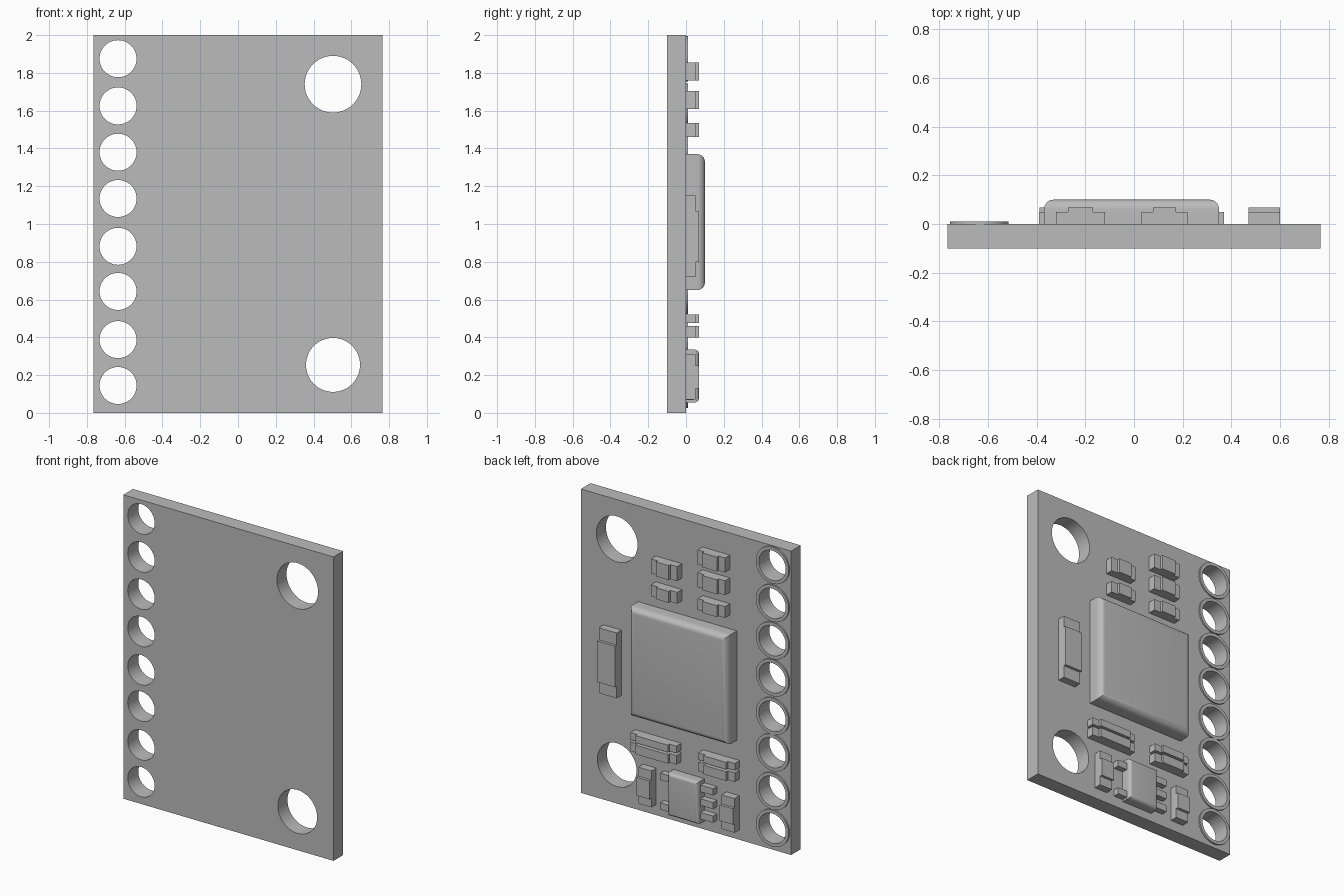
import bpy, bmesh, math

cube = bpy.data.objects.get("Cube")
if cube:
    bpy.data.objects.remove(cube, do_unlink=True)

# Single plain grey finish
grey = bpy.data.materials.new("plain_grey")
grey.use_nodes = True
colour = (0.5, 0.5, 0.5, 1)
grey.diffuse_color = colour
grey.node_tree.nodes["Principled BSDF"].inputs["Base Color"].default_value = colour


def select_only(ob):
    bpy.ops.object.select_all(action="DESELECT")
    ob.select_set(True)
    bpy.context.view_layer.objects.active = ob


def circle(x, z, r, n=48):
    return [(x + r * math.cos(math.tau * i / n), z + r * math.sin(math.tau * i / n))
            for i in range(n)]


def plate(name, outlines, y0, y1):
    """Flat plate in the XZ plane; the outlines after the first are holes."""
    cu = bpy.data.curves.new(name, "CURVE")
    cu.dimensions = "2D"
    cu.fill_mode = "BOTH"
    cu.extrude = (y1 - y0) / 2
    for pts in outlines:
        sp = cu.splines.new("POLY")
        sp.points.add(len(pts) - 1)
        for p, (x, z) in zip(sp.points, pts):
            p.co = (x, z, 0, 1)
        sp.use_cyclic_u = True
    cu.materials.append(grey)
    ob = bpy.data.objects.new(name, cu)
    ob.rotation_euler.x = math.pi / 2
    ob.location.y = (y0 + y1) / 2
    bpy.context.collection.objects.link(ob)
    select_only(ob)
    bpy.ops.object.convert(target="MESH")
    bpy.ops.object.shade_smooth_by_angle(angle=math.radians(30))
    return ob


def add_mesh(name, bm):
    bmesh.ops.recalc_face_normals(bm, faces=bm.faces)
    me = bpy.data.meshes.new(name)
    bm.to_mesh(me)
    bm.free()
    me.materials.append(grey)
    ob = bpy.data.objects.new(name, me)
    bpy.context.collection.objects.link(ob)
    return ob


def block(name, x0, x1, z0, z1, height, radius=0):
    """Block standing on the back of the board, with optional rounded outer rim."""
    bm = bmesh.new()
    bmesh.ops.create_cube(bm, size=1)
    for v in bm.verts:
        v.co = ((x0 + x1) / 2 + v.co.x * (x1 - x0), (v.co.y + 0.5) * height,
                (z0 + z1) / 2 + v.co.z * (z1 - z0))
    if radius:
        rim = [e for e in bm.edges if all(v.co.y > height / 2 for v in e.verts)]
        bmesh.ops.bevel(bm, geom=rim, offset=radius, segments=6, profile=0.5,
                        affect="EDGES")
    ob = add_mesh(name, bm)
    if radius:
        select_only(ob)
        bpy.ops.object.shade_smooth_by_angle(angle=math.radians(30))
    return ob


def stepped_part(name, x0, x1, z0, z1, end, low=0.05, high=0.068):
    """Two-terminal part: low ends and a raised middle along its longer side."""
    along_x = x1 - x0 > z1 - z0
    a, b = (x0, x1) if along_x else (z0, z1)
    c, d = (z0, z1) if along_x else (x0, x1)
    profile = [(a, 0), (b, 0), (b, low), (b - end, low), (b - end, high),
               (a + end, high), (a + end, low), (a, low)]
    bm = bmesh.new()
    face = bm.faces.new([bm.verts.new((s, h, c) if along_x else (c, h, s))
                         for s, h in profile])
    out = bmesh.ops.extrude_face_region(bm, geom=[face])
    shift = (0, 0, d - c) if along_x else (d - c, 0, 0)
    bmesh.ops.translate(bm, vec=shift,
                        verts=[g for g in out["geom"] if isinstance(g, bmesh.types.BMVert)])
    return add_mesh(name, bm)


# Board with header holes and two mounting holes
W = 0.765
pin_x, pin_r = -0.635, 0.098
pin_z = [1.875, 1.625, 1.38, 1.135, 0.882, 0.643, 0.388, 0.145]
corners = [(-W, 0), (W, 0), (W, 2), (-W, 2)]
holes = [circle(pin_x, z, pin_r) for z in pin_z]
holes += [circle(0.503, 1.74, 0.15), circle(0.503, 0.254, 0.143)]
plate("board", [corners] + holes, -0.1, 0)

# Raised rings round the header holes
for i, z in enumerate(pin_z):
    plate(f"pin_ring_{i + 1}", [circle(pin_x, z, 0.12), circle(pin_x, z, pin_r)], 0, 0.01)

# Main chip
block("main_chip", -0.37, 0.35, 0.65, 1.37, 0.1, 0.04)

# Upper rows of small parts
rows = [(1.76, 1.855), (1.61, 1.705), (1.46, 1.535)]
for i, (z0, z1) in enumerate(rows):
    stepped_part(f"upper_right_part_{i + 1}", -0.32, -0.12, z0, z1, 0.048)
    if i:
        stepped_part(f"upper_left_part_{i}", 0.03, 0.22, z0, z1, 0.048)

# Large side part
stepped_part("side_part", 0.47, 0.6, 0.72, 1.15, 0.08)

# Lower paired parts
for i, (z0, z1) in enumerate([(0.475, 0.522), (0.4, 0.46)]):
    stepped_part(f"lower_left_part_{i + 1}", 0.035, 0.37, z0, z1, 0.05)
    stepped_part(f"lower_right_part_{i + 1}", -0.39, -0.125, z0, z1, 0.05)

# Upright parts on both sides of the small chip
stepped_part("upright_left_part", 0.217, 0.312, 0.07, 0.31, 0.06)
stepped_part("upright_right_part", -0.388, -0.293, 0.065, 0.29, 0.06)

# Small chip with two legs on one side and three on the other
block("small_chip", -0.135, 0.09, 0.055, 0.335, 0.068, 0.022)
for i, z in enumerate([0.285, 0.09]):
    block(f"left_leg_{i + 1}", 0.08, 0.16, z - 0.022, z + 0.022, 0.04)
for i, z in enumerate([0.285, 0.195, 0.105]):
    block(f"right_leg_{i + 1}", -0.225, -0.125, z - 0.022, z + 0.022, 0.04)
